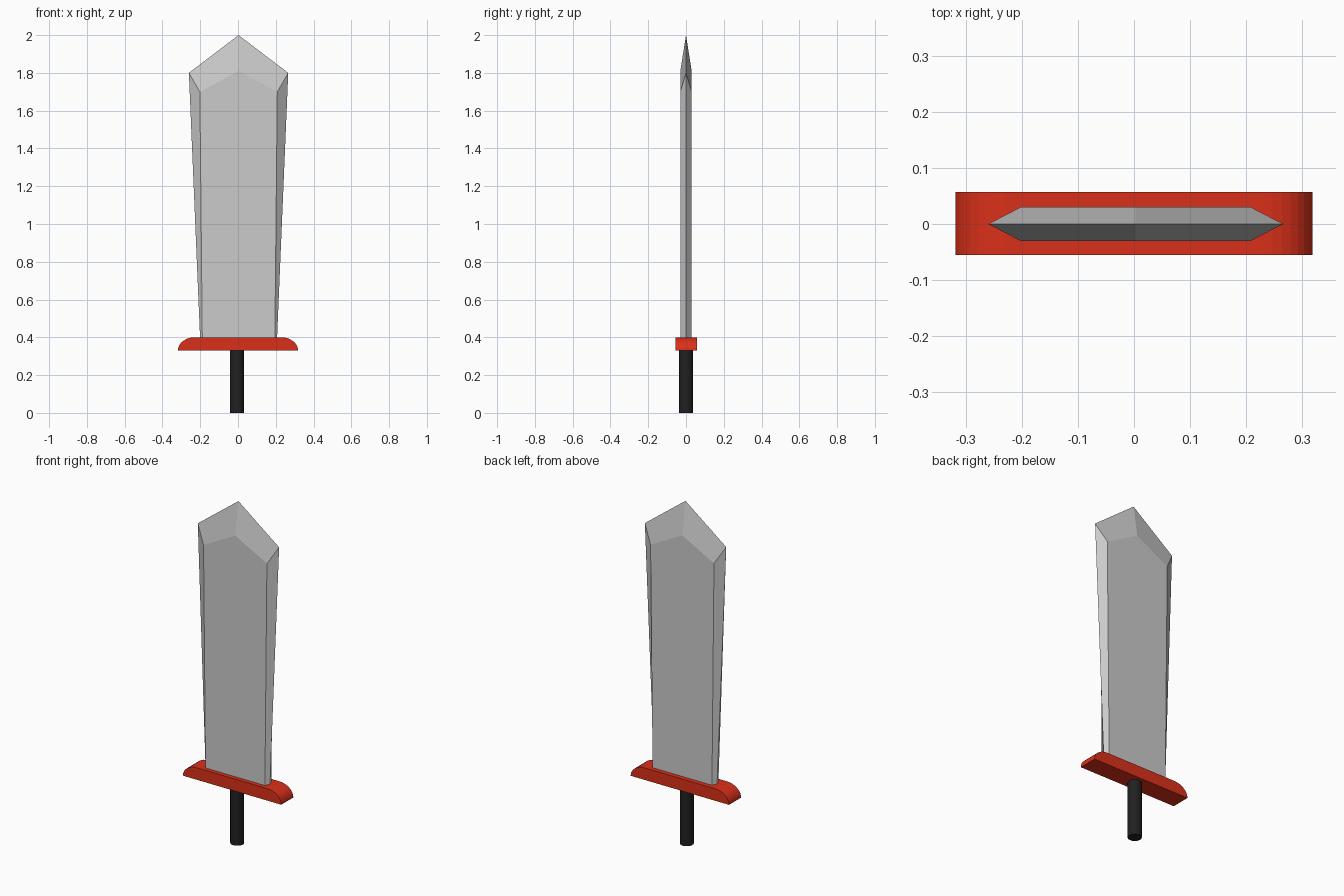
import bpy, bmesh, math

if "Cube" in bpy.data.objects:
    bpy.data.objects.remove(bpy.data.objects["Cube"])


def make_object(name, bm, color=None):
    bmesh.ops.recalc_face_normals(bm, faces=bm.faces[:])
    mesh = bpy.data.meshes.new(name)
    bm.to_mesh(mesh)
    bm.free()
    obj = bpy.data.objects.new(name, mesh)
    bpy.context.collection.objects.link(obj)
    if color:
        mat = bpy.data.materials.new(name + "_color")
        mat.diffuse_color = color
        mat.use_nodes = True
        mat.node_tree.nodes["Principled BSDF"].inputs["Base Color"].default_value = mat.diffuse_color
        mesh.materials.append(mat)
    return obj


# Blade: flat face outline on both sides, bevelled out to a sharp rim
bm = bmesh.new()
CX = 0.003
face = [(-0.192, 0.40), (-0.205, 1.70), (0, 1.81), (0.205, 1.70), (0.192, 0.40)]
edge = [(-0.204, 0.40), (-0.263, 1.80), (0, 2.00), (0.263, 1.80), (0.204, 0.40)]
rim = [bm.verts.new((x + CX, 0, z)) for x, z in edge]
front, back = ([bm.verts.new((x + CX, y, z)) for x, z in face] for y in (-0.03, 0.03))
for side in (front, back):
    bm.faces.new(side)
    for i in range(4):
        bm.faces.new((side[i], side[i + 1], rim[i + 1], rim[i]))
bm.faces.new((rim[0], front[0], front[4], rim[4], back[4], back[0]))
make_object("blade", bm)

# Guard: bar profile with quarter-round upper ends, extruded in depth
bm = bmesh.new()
STEPS = 8
arc = [(0.23 + 0.088 * math.cos(i / STEPS * math.pi / 2),
        0.33 + 0.07 * math.sin(i / STEPS * math.pi / 2)) for i in range(STEPS + 1)]
profile = arc + [(-x, z) for x, z in reversed(arc)]
cap = bm.faces.new([bm.verts.new((x, -0.055, z)) for x, z in profile])
ext = bmesh.ops.extrude_face_region(bm, geom=[cap], use_keep_orig=True)
moved = [v for v in ext["geom"] if isinstance(v, bmesh.types.BMVert)]
bmesh.ops.translate(bm, verts=moved, vec=(0, 0.112, 0))
make_object("guard", bm, (0.7, 0.03, 0.01, 1))

# Handle: plain round grip
bpy.ops.mesh.primitive_cylinder_add(vertices=32, radius=0.037, depth=0.34,
                                    location=(-0.005, 0, 0.17))
handle = bpy.context.object
handle.name = "handle"
mat = bpy.data.materials.new("handle_color")
mat.diffuse_color = (0.015, 0.015, 0.015, 1)
mat.use_nodes = True
mat.node_tree.nodes["Principled BSDF"].inputs["Base Color"].default_value = mat.diffuse_color
handle.data.materials.append(mat)
bpy.ops.object.shade_smooth_by_angle()
